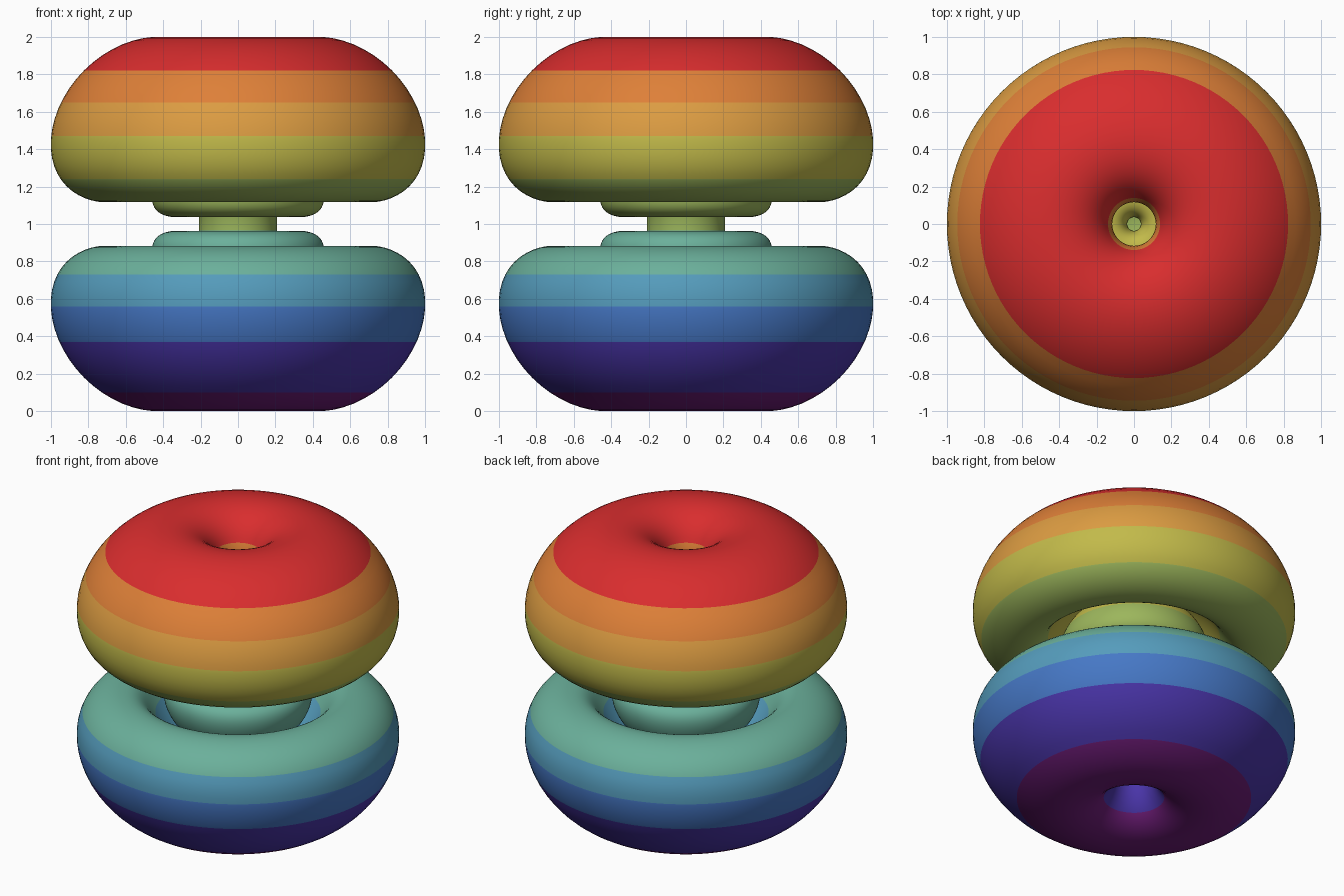
import bpy, bmesh, math

cube = bpy.data.objects.get("Cube")
if cube:
    bpy.data.objects.remove(cube, do_unlink=True)

# Colour bands from the bottom up: name, sRGB hex, upper height
BANDS = [("purple", "6E1C78", 0.10), ("indigo", "4A35AA", 0.37),
         ("blue", "4678C6", 0.56), ("sky_blue", "559CBC", 0.73),
         ("teal", "6BB09B", 0.965), ("leaf_green", "9CB65C", 1.24),
         ("olive_yellow", "C2BA4A", 1.47), ("amber", "DC9C42", 1.65),
         ("orange", "DE8038", 1.82), ("red", "D92D2E", 9)]


def linear(c):
    return c / 12.92 if c <= 0.04045 else ((c + 0.055) / 1.055) ** 2.4


def make_material(name, code):
    rgb = [linear(int(code[i:i + 2], 16) / 255) for i in (0, 2, 4)]
    mat = bpy.data.materials.new(name)
    mat.use_nodes = True
    mat.diffuse_color = (*rgb, 1)
    bsdf = mat.node_tree.nodes["Principled BSDF"]
    bsdf.inputs["Base Color"].default_value = (*rgb, 1)
    bsdf.inputs["Roughness"].default_value = 0.6
    return mat


MATERIALS = [make_material(n, c) for n, c, _ in BANDS]

# Radial wave whose level curve gives three nested lobes
LEVEL = 0.585
NODE_IN, NODE_OUT = 7 - math.sqrt(7), 7 + math.sqrt(7)


def wave(x):
    return abs(x * x * (x * x / 2 - 7 * x + 21) * math.exp(-x / 2))


def crossing(inside, outside, need):
    for _ in range(50):
        mid = (inside + outside) / 2
        if wave(mid) >= need:
            inside = mid
        else:
            outside = mid
    return inside


def lobe_curves(lo, hi, steps=36):
    """Far and near sides of one lobe as (radius, height) points."""
    peak = max((lo + (hi - lo) * i / 4000 for i in range(4001)), key=wave)
    edge = math.asin(2 * LEVEL / wave(peak)) / 2
    far, near = [], []
    for i in range(steps + 1):
        t = (1 - math.cos(math.pi * i / steps)) / 2
        a = edge + (math.pi / 2 - 2 * edge) * t
        need = LEVEL / (math.sin(a) * math.cos(a)) * 0.999999
        for side, limit in ((far, hi), (near, lo)):
            x = crossing(peak, limit, need)
            side.append((x * math.sin(a), x * math.cos(a)))
    return far, near


def revolve(name, profile, closed, segments=96):
    """Spin a profile about z, cut it at the band heights and colour it."""
    bm = bmesh.new()
    verts = [bm.verts.new((r, 0, z)) for r, z in profile]
    pairs = list(zip(verts, verts[1:]))
    if closed:
        pairs.append((verts[-1], verts[0]))
    edges = [bm.edges.new(p) for p in pairs]
    bmesh.ops.spin(bm, geom=verts + edges, cent=(0, 0, 0), axis=(0, 0, 1),
                   angle=math.tau, steps=segments, use_duplicate=False)
    bmesh.ops.remove_doubles(bm, verts=bm.verts[:], dist=1e-5)
    bmesh.ops.recalc_face_normals(bm, faces=bm.faces[:])
    for _, _, top in BANDS[:-1]:
        bmesh.ops.bisect_plane(bm, geom=bm.verts[:] + bm.edges[:] + bm.faces[:],
                               plane_co=(0, 0, top), plane_no=(0, 0, 1), dist=1e-5)
    for face in bm.faces:
        z = face.calc_center_median().z
        face.material_index = next(i for i, b in enumerate(BANDS) if z < b[2])
        face.smooth = True
    mesh = bpy.data.meshes.new(name)
    bm.to_mesh(mesh)
    bm.free()
    for mat in MATERIALS:
        mesh.materials.append(mat)
    obj = bpy.data.objects.new(name, mesh)
    bpy.context.collection.objects.link(obj)
    return obj


outer = lobe_curves(NODE_OUT, 40)
middle = lobe_curves(NODE_IN, NODE_OUT)
core, _ = lobe_curves(0, NODE_IN)
scale = 1 / max(r for r, _ in outer[0])

# Outer and middle rings, above and below the centre
for part, (far, near) in (("outer_ring", outer), ("middle_ring", middle)):
    loop = far + near[-2:0:-1]
    for level, sign in (("upper", 1), ("lower", -1)):
        revolve(f"{level}_{part}",
                [(r * scale, 1 + sign * z * scale) for r, z in loop], True)

# Solid core joining the two halves
GAP = 0.03
quarter = [(r * scale, z * scale) for r, z in core
           if r * scale > GAP and z * scale > GAP]
upper = [(0, quarter[0][1])] + quarter
revolve("core", [(r, 1 + z) for r, z in upper]
        + [(r, 1 - z) for r, z in reversed(upper)], False)
